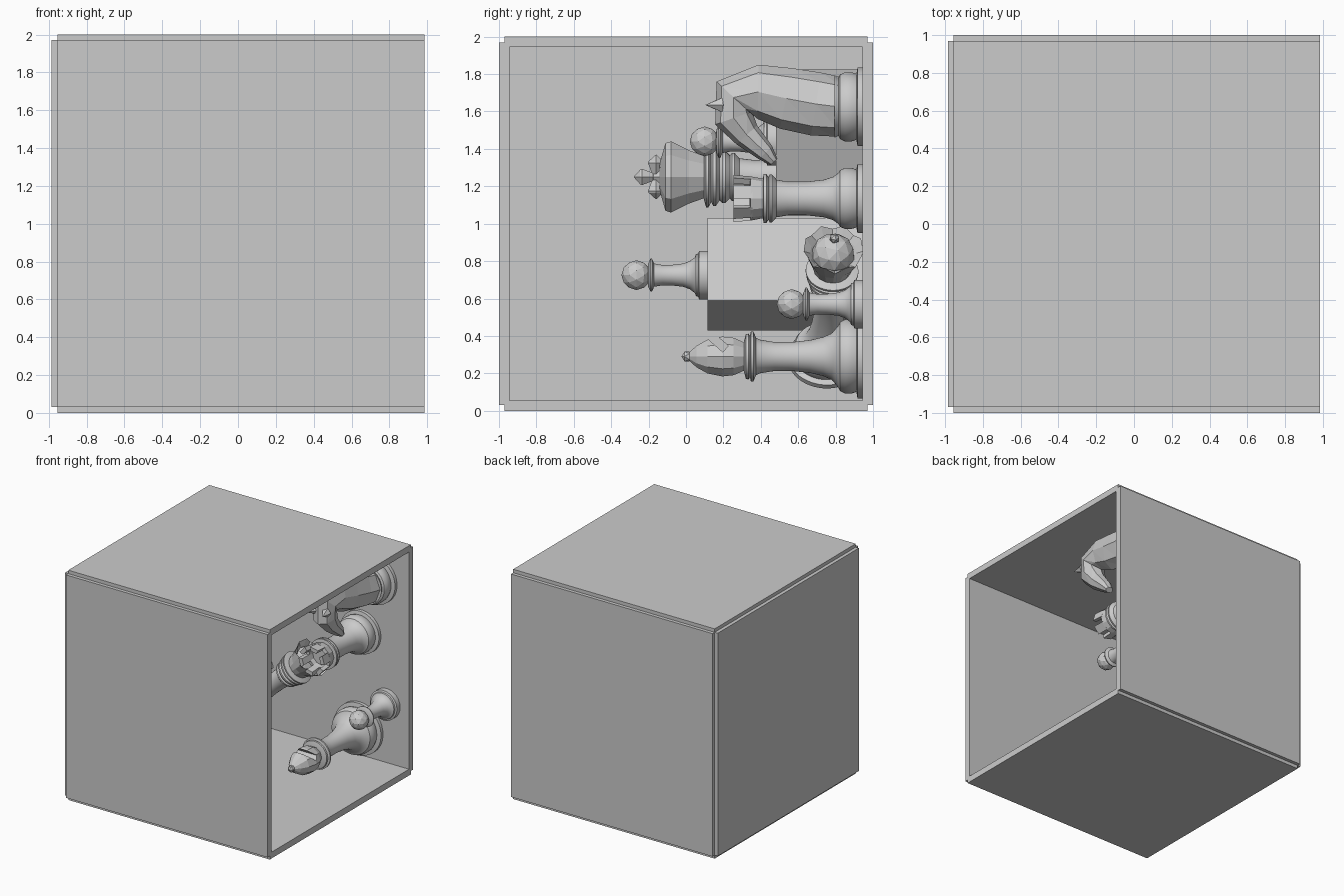
import bpy, bmesh
from math import pi, sin, cos, radians
from mathutils import Matrix, Vector

if "Cube" in bpy.data.objects:
    bpy.data.objects.remove(bpy.data.objects["Cube"])

FLOOR = 0.945          # inner face of the +y wall, which the pieces stand on


def finish(name, bm, M, smooth=False):
    bmesh.ops.remove_doubles(bm, verts=bm.verts, dist=1e-5)
    bmesh.ops.recalc_face_normals(bm, faces=bm.faces)
    me = bpy.data.meshes.new(name)
    bm.to_mesh(me)
    bm.free()
    ob = bpy.data.objects.new(name, me)
    bpy.context.collection.objects.link(ob)
    ob.matrix_world = M
    if smooth:
        me.shade_smooth()
        me.set_sharp_from_angle(angle=radians(35))
    return ob


def box(name, lo, hi, M=Matrix()):
    lo, hi = Vector(lo), Vector(hi)
    bm = bmesh.new()
    bmesh.ops.create_cube(bm, size=1)
    for v in bm.verts:
        v.co = (lo + hi) / 2 + v.co * (hi - lo)
    return finish(name, bm, M)


def lathe(name, prof, M, n=56, smooth=True, zig=None, dz=0.0):
    """Revolve (radius, height) points; ring number zig gets alternate points raised."""
    bm = bmesh.new()
    rings = []
    for k, (r, h) in enumerate(prof):
        rings.append([bm.verts.new((r * cos(2 * pi * i / n), r * sin(2 * pi * i / n),
                                    h + (dz if k == zig and i % 2 else 0))) for i in range(n)])
    for a, b in zip(rings, rings[1:]):
        for i in range(n):
            j = (i + 1) % n
            bm.faces.new((a[i], a[j], b[j], b[i]))
    return finish(name, bm, M, smooth)


def ball(name, h, r, M, sub=2):
    bm = bmesh.new()
    bmesh.ops.create_icosphere(bm, subdivisions=sub, radius=r)
    return finish(name, bm, M @ Matrix.Translation((0, 0, h)))


def stand(x, z, y=FLOOR):
    """Local up points along -y, local front along -z."""
    return Matrix.Translation((x, y, z)) @ Matrix.Rotation(pi / 2, 4, 'X')


def foot(r):
    return [(0, 0), (r, 0), (r, .028), (r * .84, .034), (r * .88, .06), (r * .88, .095),
            (r * .82, .122), (r * .74, .13)]


# room panels, open on +x
for s, side in ((-1, "front"), (1, "back")):
    ys = sorted((s * .945, s * 1.0))
    box(side + "_panel", (-.955, ys[0], .03), (.985, ys[1], 1.97))
for z, side in ((0, "bottom"), (1.945, "top")):
    box(side + "_panel", (-.955, -.97, z), (.985, .97, z + .055))
box("end_panel", (-.985, -.97, .03), (-.93, .97, 1.97))
box("lamp_panel", (-.22, -.947, .73), (.16, -.943, 1.27))


# two plinth blocks
def block(name, x, z, top, ang):
    M = Matrix.Translation((x, 0, z)) @ Matrix.Rotation(radians(ang), 4, 'Y')
    box(name, (-.234, top, -.234), (.234, FLOOR + .01, .234), M)


block("tall_block", -.62, .73, .115, -20)
block("short_block", -.08, 1.525, .48, 20)


# pawns
def pawn(name, M):
    lathe(name + "_body", [(0, 0), (.13, 0), (.13, .045), (.115, .05), (.112, .062), (.095, .068),
                           (.075, .095), (.062, .13), (.055, .19), (.054, .24), (.062, .285),
                           (.088, .297), (.088, .305), (.06, .318), (0, .32)], M)
    ball(name + "_ball", .38, .08, M)


pawn("pawn_a", stand(.77, .57))
pawn("pawn_b", stand(-.62, .725, .115))
pawn("pawn_c", stand(-.08, 1.44, .48))

# rook with a crown of merlons
R = stand(.53, 1.135)
lathe("rook_body", foot(.185) + [(.115, .16), (.1, .21), (.09, .3), (.09, .4), (.1, .46), (.128, .485),
                                 (.128, .497), (.115, .505), (.13, .515), (.13, .53), (.1, .535),
                                 (0, .535)], R)
lathe("rook_crown", [(0, .53), (.105, .53), (.118, .6), (.085, .605), (.08, .56), (0, .56)], R, 12, False)
bm = bmesh.new()
for k in range(6):
    a0 = k * pi / 3
    quad = [(r * cos(a), r * sin(a)) for r, a in ((.118, a0), (.118, a0 + .62), (.085, a0 + .62), (.085, a0))]
    lo = [bm.verts.new((x, y, .59)) for x, y in quad]
    hi = [bm.verts.new((x * 1.07, y * 1.07, .692)) for x, y in quad]
    bm.faces.new(lo)
    bm.faces.new(hi)
    for i in range(4):
        j = (i + 1) % 4
        bm.faces.new((lo[i], lo[j], hi[j], hi[i]))
finish("rook_merlons", bm, R)

# bishop with a slit in the head
B = stand(.51, .29)
lathe("bishop_body", foot(.225) + [(.125, .165), (.105, .21), (.088, .28), (.077, .38), (.077, .47),
                                   (.09, .55), (.1, .57), (.134, .585), (.134, .598), (.112, .603),
                                   (.122, .612), (.12, .625), (.08, .635), (0, .635)], B)
head = lathe("bishop_head", [(0, .62), (.075, .625), (.105, .69), (.112, .75), (.095, .83),
                             (.06, .89), (.025, .925), (0, .93)], B, 10, False)
cutter = box("slit_cutter", (-.2, -.075, -.022), (.2, .12, .022),
             B @ Matrix.Translation((0, .09, .79)) @ Matrix.Rotation(.85, 4, 'X'))
cutter.hide_render = True
cutter.hide_viewport = True
cutter.display_type = 'WIRE'
cut = head.modifiers.new("slit", 'BOOLEAN')
cut.operation = 'DIFFERENCE'
cut.object = cutter
cut.solver = 'EXACT'
ball("bishop_tip", .94, .03, B, 1)


# king and queen share the tall turned stem
def stem(k):
    return foot(.23 * k) + [(r * k, h * k) for r, h in (
        (.135, .19), (.115, .25), (.1, .34), (.09, .46), (.09, .58), (.1, .66), (.128, .685),
        (.128, .7), (.115, .71), (.14, .735), (.14, .75), (.125, .765), (.155, .785), (.155, .8),
        (.135, .81), (.162, .825), (.162, .838), (.115, .85), (0, .855))]


K = stand(-.67, 1.25)
lathe("king_stem", stem(1), K)
lathe("king_head", [(0, .84), (.12, .85), (.15, .93), (.2, 1.025), (.19, 1.055), (.08, 1.085), (0, 1.09)],
      K, 10, False)
arm = [(0, 0), (.022, .01), (.05, .075), (.045, .085), (0, .12)]
for i, a in enumerate((0, pi / 2, -pi / 2)):
    lathe("king_cross_arm_%d" % i, arm,
          K @ Matrix.Translation((0, 0, 1.105)) @ Matrix.Rotation(a, 4, 'X'), 6, False)
lathe("king_cross_foot", [(0, 1.06), (.05, 1.07), (.025, 1.12), (0, 1.13)], K, 6, False)

# fallen queen
base, tip = Vector((-.52, .745, .27)), Vector((.24, .795, .936))
Q = Matrix.Translation(base) @ (tip - base).to_track_quat('Z', 'Y').to_matrix().to_4x4()
lathe("queen_stem", stem(.87), Q)
lathe("queen_crown", [(0, .73), (.1, .74), (.118, .8), (.16, .885), (.125, .87), (.1, .84), (0, .84)],
      Q, 16, False, 3, .035)
ball("queen_dome", .86, .115, Q)
ball("queen_tip", .99, .028, Q, 1)

# knight: low-poly bent neck and head on a turned foot
N = stand(.66, 1.625)
lathe("knight_foot", foot(.21) + [(.165, .15), (0, .155)], N)
path = [(.13, 0, .16, .155), (.25, -.015, .17, .14), (.41, -.045, .165, .125), (.56, -.08, .145, .11),
        (.69, -.05, .125, .1), (.69, .06, .105, .095), (.62, .15, .075, .07), (.52, .245, .05, .055),
        (.475, .295, .025, .035)]   # height, forward, half depth, half width
bm = bmesh.new()
rings = []
for k, (h, f, t, w) in enumerate(path):
    p, q = path[max(k - 1, 0)], path[min(k + 1, len(path) - 1)]
    d = Vector((0, -(q[1] - p[1]), q[0] - p[0])).normalized()
    side = Vector((1, 0, 0))
    nrm = d.cross(side)
    c = Vector((0, -f, h))
    rings.append([bm.verts.new(c + side * w * cos(i * pi / 4) + nrm * t * sin(i * pi / 4)) for i in range(8)])
for a, b in zip(rings, rings[1:]):
    for i in range(8):
        j = (i + 1) % 8
        bm.faces.new((a[i], a[j], b[j]))
        bm.faces.new((a[i], b[j], b[i]))
bm.faces.new(rings[0])
bm.faces.new(rings[-1])
finish("knight_head", bm, N)
for s in (-1, 1):
    lathe("knight_ear", [(0, 0), (.04, .01), (0, .1)],
          N @ Matrix.Translation((s * .055, .01, .745)) @ Matrix.Rotation(s * .25, 4, 'Y'), 5, False)
